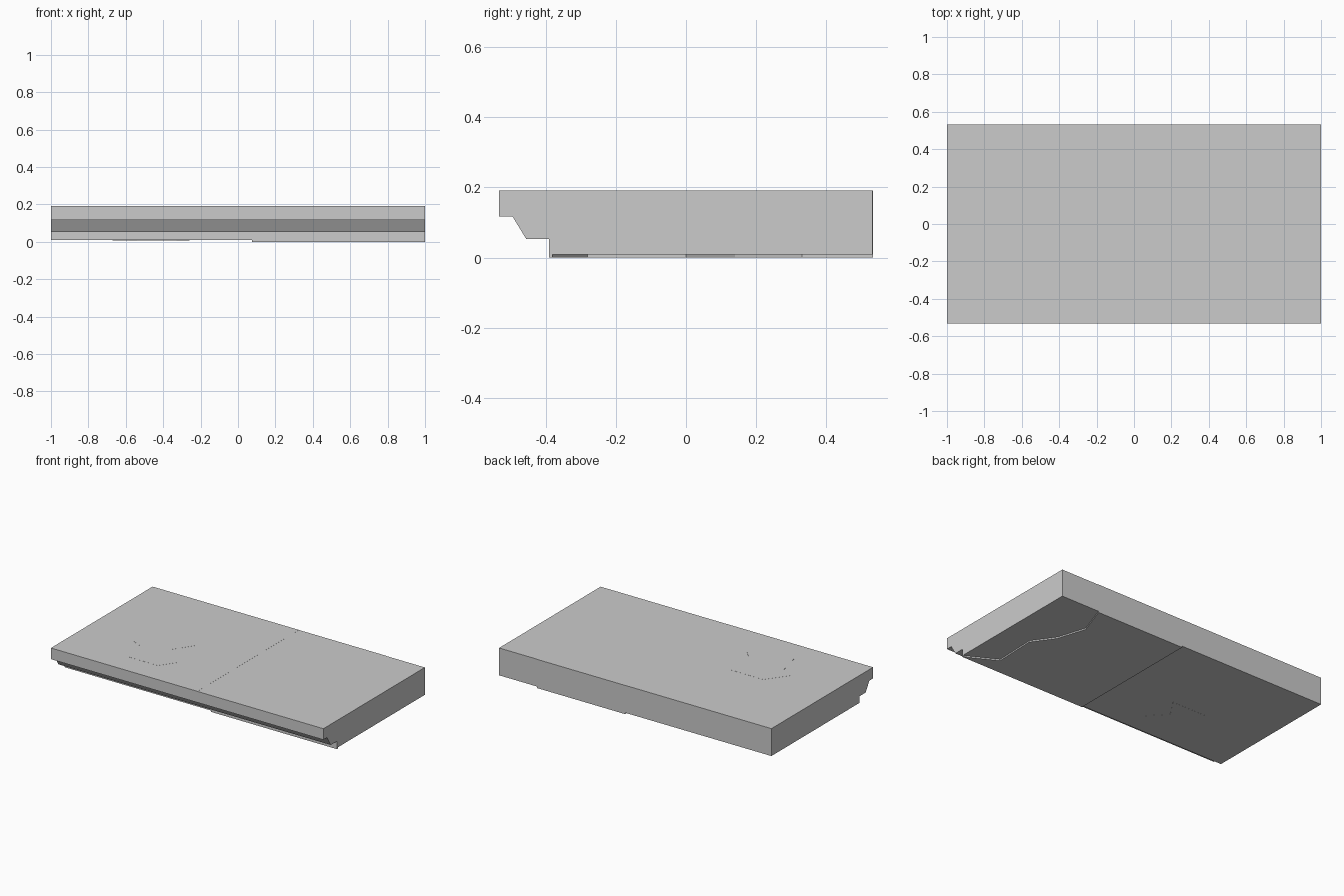
import bpy, bmesh

if "Cube" in bpy.data.objects:
    bpy.data.objects.remove(bpy.data.objects["Cube"])


def prism(name, points, axis, lo, hi):
    """Closed prism: outline points swept from lo to hi along x or z."""
    bm = bmesh.new()
    place = (lambda p, t: (t, p[0], p[1])) if axis == 'x' else (lambda p, t: (p[0], p[1], t))
    face = bm.faces.new([bm.verts.new(place(p, lo)) for p in points])
    moved = bmesh.ops.extrude_face_region(bm, geom=[face])['geom']
    for v in moved:
        if isinstance(v, bmesh.types.BMVert):
            v.co['xyz'.index(axis)] = hi
    bmesh.ops.recalc_face_normals(bm, faces=bm.faces[:])
    mesh = bpy.data.meshes.new(name)
    bm.to_mesh(mesh)
    bm.free()
    obj = bpy.data.objects.new(name, mesh)
    bpy.context.collection.objects.link(obj)
    return obj


def slab_piece(name, plan, bottom, top, back):
    """Stepped ledge profile, kept only inside the broken plan outline."""
    profile = [(-.533, top), (-.533, .117), (-.494, .117), (-.455, .053),
               (-.39, .053), (-.39, bottom), (back, bottom), (back, top)]
    slab = prism(name, profile, 'x', -1, 1)
    cutter = prism(name + "_cutter", plan, 'z', -.5, .5)
    cutter.hide_render = True
    mod = slab.modifiers.new("broken_outline", 'BOOLEAN')
    mod.operation = 'INTERSECT'
    mod.solver = 'EXACT'
    mod.object = cutter
    deps = bpy.context.evaluated_depsgraph_get()
    mesh = bpy.data.meshes.new_from_object(slab.evaluated_get(deps))
    slab.modifiers.clear()
    slab.data = mesh
    bpy.data.objects.remove(cutter)
    return slab


# crack lines in plan
seam = .075
crack = [(.72, .53), (.65, .33), (.71, .14), (.81, 0), (.80, -.28), (.985, -.38)]

# left half
slab_piece("left_slab", [(-1.1, -.7), (seam, -.7), (seam, .7), (-1.1, .7)],
           .009, .191, .533)

# right half up to the corner crack
slab_piece("middle_slab",
           [(seam, .7), (seam, -.7), (1.1, -.7), (1.1, -.385)] + crack[::-1] + [(.72, .7)],
           0, .1905, .533)

# broken back corner
slab_piece("corner_slab", [(.72, .7)] + crack + [(1.1, -.385), (1.1, .7)],
           .009, .1905, .531)

# slightly lifted chip in the left half
slab_piece("cracked_chip",
           [(-.67, -.16), (-.58, -.20), (-.54, -.37), (-.33, -.37),
            (-.26, -.27), (-.39, -.13), (-.31, -.01), (-.56, -.01)],
           .0085, .1915, .533)
